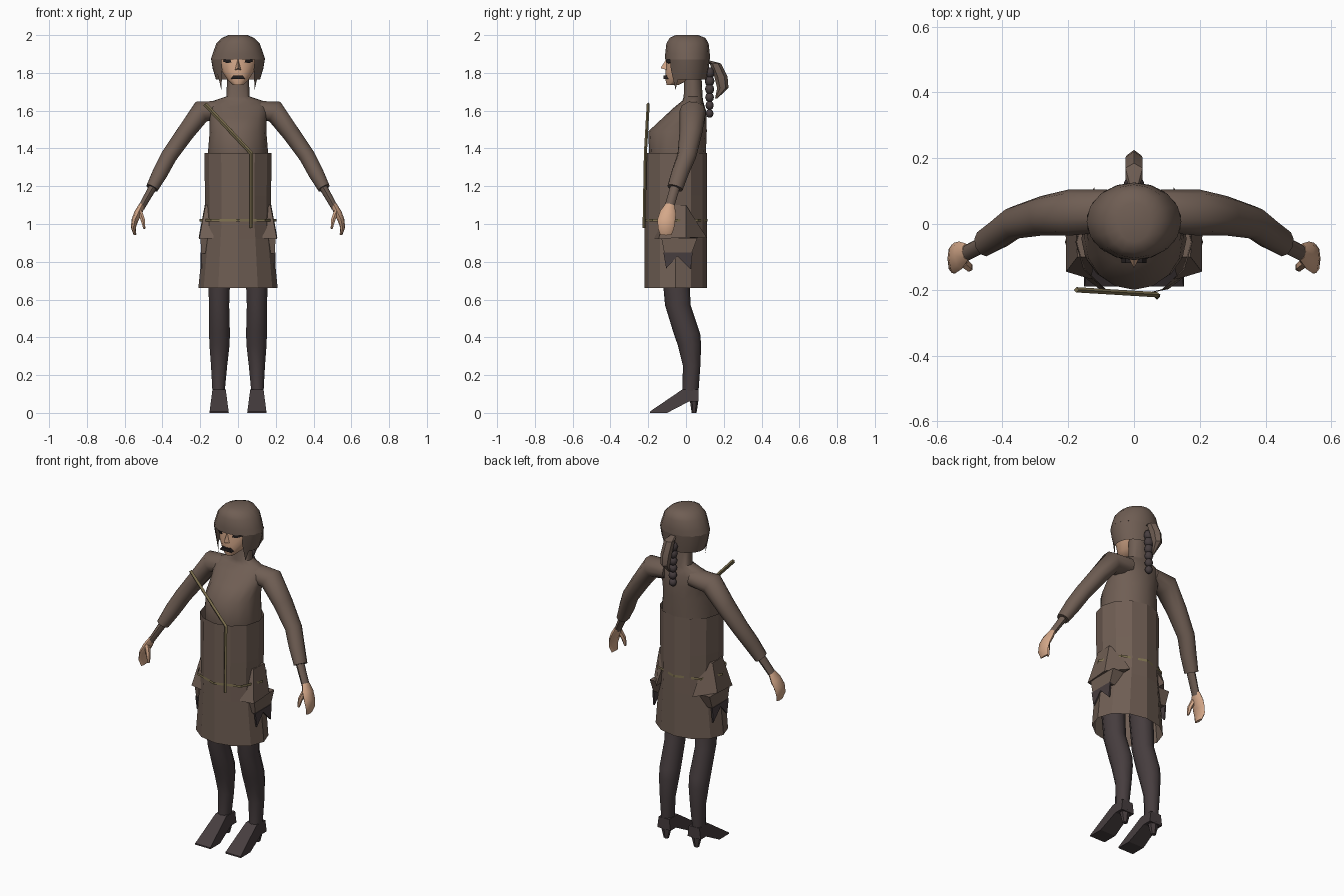
import bpy, bmesh, math
from mathutils import Vector


def material(name, rgb):
    m = bpy.data.materials.new(name)
    m.diffuse_color = (*rgb, 1)
    return m


BROWN = material("brown cloth", (0.16, 0.112, 0.088))
DARK = material("dark stocking", (0.062, 0.047, 0.049))
SKIN = material("skin", (0.66, 0.39, 0.25))
TAN = material("tan leather", (0.22, 0.175, 0.085))
BLACK = material("near black", (0.018, 0.014, 0.014))


def build(name, verts, faces, mat, smooth=None):
    """Make a mesh object with outward normals, optionally smoothed up to an angle."""
    bm = bmesh.new()
    vs = [bm.verts.new(v) for v in verts]
    for f in faces:
        bm.faces.new([vs[i] for i in f])
    bmesh.ops.recalc_face_normals(bm, faces=bm.faces)
    me = bpy.data.meshes.new(name)
    bm.to_mesh(me)
    bm.free()
    me.materials.append(mat)
    ob = bpy.data.objects.new(name, me)
    bpy.context.collection.objects.link(ob)
    if smooth:
        bpy.ops.object.select_all(action='DESELECT')
        ob.select_set(True)
        bpy.context.view_layer.objects.active = ob
        bpy.ops.object.shade_smooth_by_angle(angle=math.radians(smooth))
    return ob


def loft(name, sections, mat, n=12, side=1, tilt=False, caps=True, smooth=50):
    """Elliptic rings (x, y, z, rx, ry) joined in order; tilted rings follow the path."""
    pts = [Vector((s[0] * side, s[1], s[2])) for s in sections]
    verts, faces = [], []
    for i, (p, s) in enumerate(zip(pts, sections)):
        u, v = Vector((1, 0, 0)), Vector((0, 1, 0))
        if tilt:
            t = Vector()
            if i > 0:
                t += (p - pts[i - 1]).normalized()
            if i < len(pts) - 1:
                t += (pts[i + 1] - p).normalized()
            t.normalize()
            v = (v - t * v.dot(t)).normalized()
            u = v.cross(t)
        for k in range(n):
            a = math.tau * k / n
            verts.append(p + u * s[3] * math.sin(a) - v * s[4] * math.cos(a))
    for i in range(len(pts) - 1):
        for k in range(n):
            a, b = i * n + k, i * n + (k + 1) % n
            faces.append((a, b, b + n, a + n))
    if caps:
        faces += [range(n), range(len(verts) - n, len(verts))]
    return build(name, verts, faces, mat, smooth)


def prism(name, a, b, mat):
    """Join two matching outlines into a solid."""
    n = len(a)
    faces = [range(n), range(n, 2 * n)]
    faces += [(i, (i + 1) % n, (i + 1) % n + n, i + n) for i in range(n)]
    return build(name, a + b, faces, mat)


# Torso with high collar
loft("torso", [(0, -.045, 1.28, .15, .145), (0, -.045, 1.37, .16, .15), (0, -.045, 1.49, .15, .155),
               (0, -.008, 1.56, .15, .117), (0, .02, 1.62, .16, .08), (0, .035, 1.652, .13, .055),
               (0, .038, 1.675, .062, .05), (0, .035, 1.80, .056, .046)], BROWN, 16)

# Faceted skirt
loft("skirt", [(0, -.055, 1.375, .178, .165), (0, -.055, 1.15, .175, .165), (0, -.055, 1.02, .172, .165),
               (0, -.055, .92, .184, .165), (0, -.055, .66, .21, .165)], BROWN, 12, caps=False, smooth=None)

# Belt and shoulder strap
loft("belt", [(0, -.057, 1.013, .203, .172), (0, -.057, 1.027, .203, .172)], TAN, 8, caps=False, smooth=None)
loft("strap", [(-.175, -.20, 1.635, .011, .008), (.07, -.215, 1.375, .011, .008),
               (.07, -.222, .98, .008, .008)], TAN, 4, tilt=True, smooth=None)

# Head
loft("head", [(0, -.07, 1.737, .028, .032), (0, -.05, 1.76, .055, .058), (0, -.02, 1.81, .088, .088),
              (0, 0, 1.86, .105, .104), (0, 0, 1.93, .1, .1)], SKIN, 14)
build("nose", [(-.018, -.10, 1.815), (.018, -.10, 1.815), (0, -.135, 1.825), (0, -.103, 1.875)],
      [(0, 1, 2), (1, 3, 2), (3, 0, 2), (0, 3, 1)], SKIN)
prism("mouth", [(x, -.119, z) for x, z in ((-.038, 1.768), (.038, 1.768), (.026, 1.786), (-.026, 1.786))],
      [(x, -.085, z) for x, z in ((-.038, 1.768), (.038, 1.768), (.026, 1.786), (-.026, 1.786))], BLACK)
for s in (-1, 1):
    eye = ((.035, 1.856), (.055, 1.851), (.08, 1.86), (.075, 1.872), (.04, 1.87))
    prism("eye", [(s * x, -.106 + max(0, x - .04) * .75, z) for x, z in eye],
          [(s * x, -.097 + max(0, x - .04) * .75, z) for x, z in eye], BLACK)

# Hair cap, then the curtain round the sides and back with two front tips
loft("hair_cap", [(0, .005, 2.0, .05, .06), (0, .008, 1.985, .085, .095), (0, .008, 1.955, .115, .112),
                  (0, .008, 1.90, .135, .118), (0, .008, 1.87, .144, .118)], BROWN, 16, smooth=40)
verts, faces, steps = [], [], 14
for i in range(steps + 1):
    a = math.radians(38 + 284 * i / steps)
    end = i in (0, steps)
    verts.append((.144 * math.sin(a), .008 - .118 * math.cos(a), 1.872))
    verts.append((.135 * math.sin(a), .008 - .112 * math.cos(a), 1.82))
    verts.append((math.copysign(.088, math.sin(a)), -.055, 1.71) if end else
                 (.118 * math.sin(a), .01 - .1 * math.cos(a), 1.765))
for i in range(steps):
    for j in (0, 1):
        k = 3 * i + j
        faces.append((k, k + 3, k + 4, k + 1))
build("hair_curtain", verts, faces, BROWN, 50)

# Ponytail and braid of beads
loft("ponytail", [(0, .115, 1.865, .015, .012), (0, .155, 1.85, .03, .03), (0, .185, 1.78, .03, .035),
                  (0, .195, 1.72, .024, .03), (0, .16, 1.665, .006, .006)], BROWN, 6, smooth=30)
for i in range(6):
    z, r = 1.80 - i * .043, .031 - .0015 * i
    loft("braid_bead", [(0, .125, z + r * math.cos(t), r * math.sin(t), .88 * r * math.sin(t))
                        for t in (.3, .9, 1.57, 2.24, 2.84)], DARK, 8, smooth=60)

for s in (-1, 1):
    # Sleeve, wrist and hand
    loft("sleeve", [(.08, .04, 1.605, .05, .065), (.195, .035, 1.595, .062, .07), (.28, .025, 1.48, .049, .06),
                    (.365, .004, 1.36, .045, .05), (.41, -.03, 1.275, .043, .046),
                    (.455, -.058, 1.19, .034, .042)], BROWN, 10, s, True)
    loft("wrist", [(.445, -.055, 1.205, .022, .026), (.513, -.09, 1.085, .018, .025)], BROWN, 8, s, True)
    loft("hand", [(.508, -.085, 1.10, .016, .026), (.528, -.095, 1.06, .021, .043), (.546, -.104, 1.02, .018, .047),
                  (.554, -.106, .98, .013, .043), (.545, -.106, .942, .007, .03)], SKIN, 8, s, True)
    loft("thumb", [(.52, -.115, 1.065, .014, .018), (.503, -.13, 1.02, .013, .015),
                   (.496, -.135, .975, .006, .008)], SKIN, 6, s, True)

    # Leg
    loft("leg", [(.10, -.06, .80, .065, .072), (.10, -.043, .57, .056, .068), (.098, .005, .42, .058, .07),
                 (.098, .018, .36, .056, .062), (.10, .03, .25, .045, .046), (.103, .023, .11, .034, .043)],
         DARK, 10, s)
    # Pointed shoe, widening towards the sole, and its heel
    outline = ((.066, .125), (-.018, .125), (-.19, .008), (-.19, 0), (-.10, 0), (.015, .06), (.066, .06))
    sides = [[(s * (.1 + e * (.035 + .13 * (.125 - z))), y, z) for y, z in outline] for e in (-1, 1)]
    prism("shoe", sides[0], sides[1], DARK)
    loft("heel", [(.1, .043, .075, .036, .024), (.1, .043, 0, .015, .013)], DARK, 6, s, smooth=None)

    # Flared hip flap, lower tier and dark zigzag hem
    prism("hip_flap", [(s * x, y, 1.10) for x, y in ((.12, -.1), (.172, -.1), (.176, 0), (.12, 0))],
          [(s * x, y, z) for x, y, z in ((.13, -.168, .925), (.206, -.145, .92), (.208, 0, .93), (.12, .112, .925))],
          BROWN)
    prism("hip_flap_tier", [(s * x, y, .925) for x, y in ((.12, -.13), (.198, -.13), (.198, .06), (.12, .06))],
          [(s * x, y, .845) for x, y in ((.13, -.115), (.196, -.115), (.196, .03), (.13, .03))], BROWN)
    zigzag = ((-.12, .85), (-.105, .765), (-.045, .83), (.025, .76), (.035, .85))
    prism("hip_zigzag", [(s * .190, y, z) for y, z in zigzag], [(s * .199, y, z) for y, z in zigzag], DARK)
